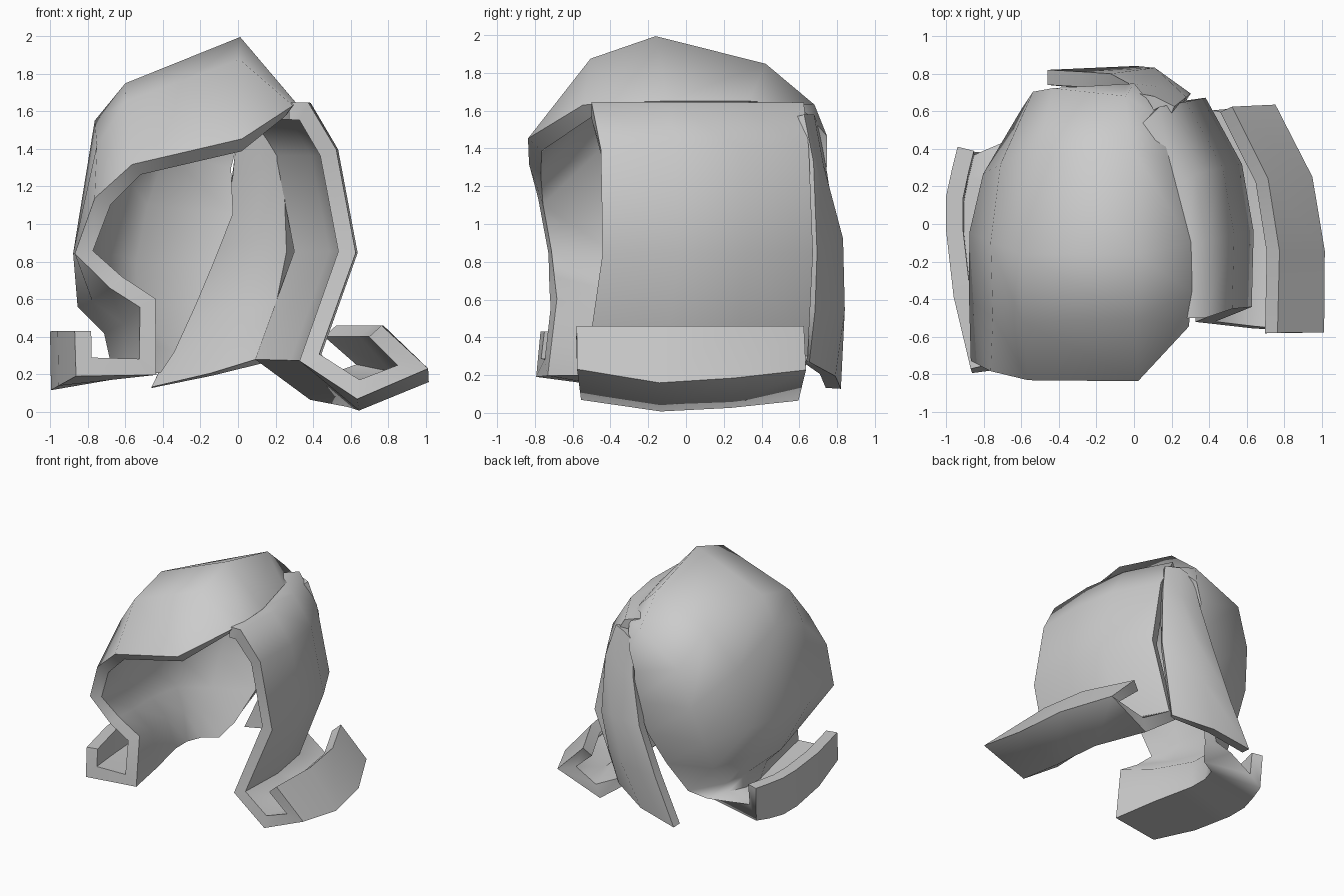
import bpy, bmesh, math

def sheet(name, rows, thick=0.09):
    """Loft rows of points into a thick, smooth shaded sheet."""
    bm = bmesh.new()
    grid = [[bm.verts.new(p) for p in row] for row in rows]
    for a, b in zip(grid, grid[1:]):
        for i in range(len(a) - 1):
            bm.faces.new((a[i], a[i + 1], b[i + 1], b[i]))
    bmesh.ops.recalc_face_normals(bm, faces=bm.faces)
    me = bpy.data.meshes.new(name)
    bm.to_mesh(me)
    bm.free()
    ob = bpy.data.objects.new(name, me)
    bpy.context.collection.objects.link(ob)
    mod = ob.modifiers.new("thickness", 'SOLIDIFY')
    mod.thickness, mod.offset, mod.use_even_offset = thick, 0, True
    bpy.ops.object.select_all(action='DESELECT')
    bpy.context.view_layer.objects.active = ob
    ob.select_set(True)
    bpy.ops.object.modifier_apply(modifier=mod.name)
    bpy.ops.object.shade_smooth_by_angle(angle=math.radians(68))
    return ob

# Crown sheet: fringe, top, left side and back; rows run front to back
crown = [
    [(.27, -.52, 1.6), (.02, -.8, 1.42), (-.54, -.8, 1.29), (-.72, -.77, 1.12), (-.82, -.72, .85), (-.65, -.71, .69), (-.48, -.7, .58)],
    [(.28, -.35, 1.61), (0, -.48, 1.83), (-.57, -.5, 1.62), (-.71, -.48, 1.4), (-.83, -.4, .85), (-.74, -.4, .62), (-.57, -.4, .49)],
    [(.27, -.1, 1.62), (0, -.16, 1.94), (-.57, -.16, 1.71), (-.72, -.1, 1.53), (-.83, -.05, .85), (-.81, -.05, .58), (-.67, -.05, .44)],
    [(.16, .32, 1.62), (-.03, .4, 1.8), (-.47, .4, 1.61), (-.67, .3, 1.32), (-.76, .25, .85), (-.74, .2, .6), (-.66, .17, .43)],
    [(.1, .55, 1.6), (-.05, .64, 1.6), (-.41, .68, 1.4), (-.51, .66, 1.1), (-.57, .57, .8), (-.57, .46, .55), (-.59, .33, .38)],
    [(.06, .62, 1.55), (0, .7, 1.45), (-.04, .7, 1.3), (-.03, .68, 1.05), (-.13, .66, .8), (-.24, .58, .55), (-.36, .48, .31)],
]
# Outward curl finishing the crown's left edge: y, inner x, outer x, bottom z
curl = [(-.78, -.48, -.82, .24), (-.4, -.55, -.91, .19), (-.05, -.63, -.95, .17),
        (.12, -.63, -.95, .17), (.26, -.58, -.92, .18), (.38, -.48, -.89, .2)]
for row, (y, xi, xo, z) in zip(crown, curl):
    row += [(xi, y + .04, .24), (xo, y, z), (xo - .005, y + .02, .43)]
sheet("crown_sheet", crown)

# Right side panel: one curled profile (x, z) swept front to back
profile = [(.27, 1.6), (.35, 1.6), (.48, 1.38), (.58, .85), (.38, .29),
           (.64, .12), (.93, .24), (.73, .43)]
front_step = [0, 0, .05, .06, -.02, -.05, -.07, -.08]
back_step = [-.08, .01, .03, .05, .02, 0, 0, .01]
panel = []
for y, dx, dz in [(-.5, 0, 0), (-.1, .01, -.06), (.25, -.05, -.04), (.6, -.24, 0)]:
    k = (.6 - y) / 1.1
    panel.append([(px + dx, y + front_step[i] * k + back_step[i] * (1 - k),
                   pz + (dz if i in (5, 6) else 0))
                  for i, (px, pz) in enumerate(profile)])
sheet("right_panel", panel)

# Back strip slanting down to a tip on the left
sheet("back_strip", [
    [(.2, .59, 1.57), (.1, .64, 1.57), (0, .66, 1.52)],
    [(.26, .64, 1.32), (.14, .69, 1.3), (-.03, .71, 1.25)],
    [(.28, .66, .85), (.1, .79, .92), (-.12, .76, .88)],
    [(.22, .65, .55), (0, .8, .55), (-.28, .77, .5)],
    [(.15, .62, .28), (-.14, .75, .2), (-.46, .78, .13)],
], .08)
